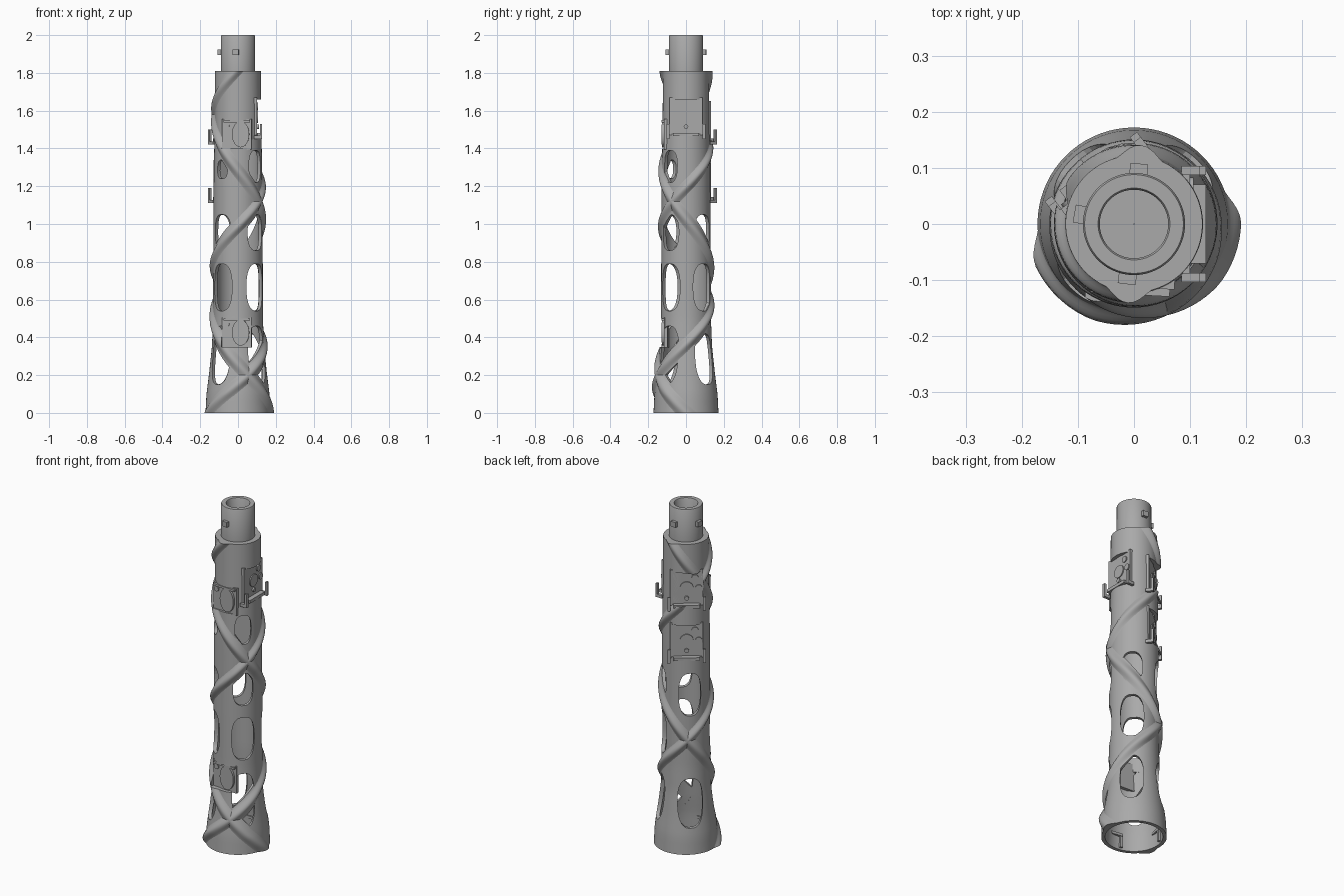
import bpy, bmesh, math
from math import cos, sin, pi, radians
from mathutils import Matrix, Vector

cube = bpy.data.objects.get("Cube")
if cube:
    bpy.data.objects.remove(cube)

grey = bpy.data.materials.new("plain grey")
grey.use_nodes = True
grey.diffuse_color = (0.4, 0.4, 0.4, 1)
grey.node_tree.nodes["Principled BSDF"].inputs["Base Color"].default_value = (0.4, 0.4, 0.4, 1)

WALL = 0.02
TOP = 1.81
PROFILE = [(0, .172), (.1, .167), (.2, .154), (.35, .138), (.5, .132),
           (.8, .131), (1.2, .129), (1.5, .124), (TOP, .122)]


def radius(z):
    for (a, ra), (b, rb) in zip(PROFILE, PROFILE[1:]):
        if z <= b:
            return ra + (rb - ra) * (z - a) / (b - a)
    return PROFILE[-1][1]


def finish(name, bm, smooth=True):
    bmesh.ops.recalc_face_normals(bm, faces=bm.faces)
    mesh = bpy.data.meshes.new(name)
    bm.to_mesh(mesh)
    bm.free()
    mesh.materials.append(grey)
    ob = bpy.data.objects.new(name, mesh)
    bpy.context.collection.objects.link(ob)
    if smooth:
        shade(ob)
    return ob


def shade(ob):
    bpy.ops.object.select_all(action='DESELECT')
    ob.select_set(True)
    bpy.context.view_layer.objects.active = ob
    bpy.ops.object.shade_smooth_by_angle(angle=radians(35))


def skin(bm, rings, closed):
    """Join matching vertex rings with quads; cap the ends if not closed."""
    vs = [[bm.verts.new(p) for p in ring] for ring in rings]
    n = len(vs[0])
    for i in range(len(vs) if closed else len(vs) - 1):
        a, b = vs[i], vs[(i + 1) % len(vs)]
        for j in range(n):
            bm.faces.new((a[j], a[(j + 1) % n], b[(j + 1) % n], b[j]))
    if not closed:
        bm.faces.new(vs[0])
        bm.faces.new(vs[-1])


def lathe(name, profile, n=72):
    bm = bmesh.new()
    rings = [[(r * cos(2 * pi * k / n), r * sin(2 * pi * k / n), z) for r, z in profile]
             for k in range(n)]
    skin(bm, rings, True)
    return finish(name, bm)


def frame(deg, z=0):
    """Local x points outward, y runs along the surface, z is up."""
    return Matrix.Translation((0, 0, z)) @ Matrix.Rotation(radians(deg), 4, 'Z')


def add_box(bm, mat, lo, hi):
    lo, hi = Vector(lo), Vector(hi)
    m = mat @ Matrix.Translation((lo + hi) / 2) @ Matrix.Diagonal((*(hi - lo), 1))
    bmesh.ops.create_cube(bm, size=1, matrix=m)


def add_disc(bm, mat, x, y, z, r, depth, tall=1):
    m = mat @ Matrix.Translation((x, y, z)) @ Matrix.Rotation(pi / 2, 4, 'Y') @ Matrix.Diagonal((tall, 1, 1, 1))
    bmesh.ops.create_cone(bm, cap_ends=True, segments=24, radius1=r, radius2=r, depth=depth, matrix=m)


def cut(ob, cutter):
    mod = ob.modifiers.new("cut", 'BOOLEAN')
    mod.operation, mod.solver, mod.object = 'DIFFERENCE', 'EXACT', cutter
    deps = bpy.context.evaluated_depsgraph_get()
    mesh = bpy.data.meshes.new_from_object(ob.evaluated_get(deps))
    ob.modifiers.clear()
    ob.data = mesh
    shade(ob)


# Hollow flared body
levels = [TOP * i / 60 for i in range(61)]
body = lathe("body_tube", [(radius(z), z) for z in levels]
             + [(radius(z) - WALL, z) for z in reversed(levels)])

# Window openings between the ridges: angle, bottom, top, half width
windows = [(45, .15, .42, .062), (135, .15, .43, .068), (-42, .15, .46, .062), (-132, .15, .46, .062),
           (45, .54, .79, .062), (-42, .54, .79, .062), (-132, .54, .79, .062),
           (45, .87, 1.05, .055), (135, .8, 1.05, .06), (-42, .86, 1.05, .055), (-132, .87, 1.05, .055),
           (-42, 1.22, 1.39, .045), (-132, 1.24, 1.34, .035)]
bm = bmesh.new()
for deg, lo, hi, w in windows:
    m, c, h = frame(deg, (lo + hi) / 2), .45, (hi - lo) / 2
    outline = []
    for k in range(32):
        a = 2 * pi * (k + .5) / 32
        s, t = cos(a), sin(a)
        outline.append((w * math.copysign(abs(s) ** .7, s), h * math.copysign(abs(t) ** .8, t)))
    skin(bm, [[m @ Vector((x, y, z)) for y, z in outline] for x in (.06, .25)], False)
window_cutter = finish("window_cutter", bm, False)
cut(body, window_cutter)

# Pockets for the mounting plates: angle, bottom, top
mounts = [(0, 1.48, 1.66), (127, 1.45, 1.64), (127, 1.14, 1.33)]
knobs = [(-93, .35, .5), (-93, 1.4, 1.55)]
bm = bmesh.new()
for deg, lo, hi in mounts:
    add_box(bm, frame(deg), (.1, -.09, lo), (.25, .09, hi))
for deg, lo, hi in knobs:
    add_box(bm, frame(deg), (.112, -.08, lo), (.25, .08, hi))
pocket_cutter = finish("pocket_cutter", bm, False)
cut(body, pocket_cutter)

# Two opposed spiral ridges
for name, rate in (("rising_ridge", 432), ("falling_ridge", -351)):
    bm = bmesh.new()
    rings = []
    for i in range(141):
        z = TOP * i / 140
        mid, r = radians(-70 + rate * (z - .2)), radius(z)
        hw, count = .42, 12
        ring = []
        for k in range(count + 1):
            u = 2 * k / count - 1
            ring.append((mid + hw * u, r - .002 + .021 * cos(u * pi / 2) ** 2))
        for k in range(count, -1, -2):
            ring.append((mid + hw * (2 * k / count - 1), r - WALL + .001))
        rings.append([(q * cos(a), q * sin(a), z) for a, q in ring])
    skin(bm, rings, False)
    cut(finish(name, bm), pocket_cutter)

for helper in (window_cutter, pocket_cutter):
    bpy.data.objects.remove(helper)

# Mounting plates with round details, a ledge and two upright hooks
for i, (deg, lo, hi) in enumerate(mounts):
    m = frame(deg)
    bm = bmesh.new()
    mid = (lo + hi) / 2
    add_box(bm, m, (.082, -.088, lo - .01), (.1, .088, hi + .01))
    add_disc(bm, m, .102, 0, mid, .036, .008)
    add_disc(bm, m, .102, .045, hi - .035, .018, .008)
    add_disc(bm, m, .102, .065, mid, .018, .008)
    add_disc(bm, m, .104, 0, lo + .035, .012, .012)
    add_box(bm, m, (.09, -.07, lo - .015), (.128, .07, lo + .003))
    for y in (-.095, .095):
        add_box(bm, m, (.085, y - .008, lo - .03), (.128, y + .008, lo - .012))
        add_box(bm, m, (.116, y - .008, lo - .03), (.128, y + .008, lo + .05))
    finish("mounting_plate_%d" % (i + 1), bm)

# Front plates with an upright oval knob
for i, (deg, lo, hi) in enumerate(knobs):
    m = frame(deg)
    bm = bmesh.new()
    add_box(bm, m, (.094, -.078, lo - .005), (.113, .078, hi + .005))
    add_disc(bm, m, .118, .02, (lo + hi) / 2, .046, .016, 1.5)
    add_disc(bm, m, .115, -.055, hi - .03, .015, .01)
    add_box(bm, m, (.1, -.07, hi - .012), (.126, .07, hi))
    finish("knob_plate_%d" % (i + 1), bm)

# Shoulder and hollow neck
lathe("neck", [(.001, TOP - .03), (.121, TOP - .03), (.121, TOP), (.091, TOP), (.091, 1.995), (.088, 2),
               (.064, 2), (.061, 1.995), (.061, TOP - .01), (.001, TOP - .01)])

# Locking pegs around the neck
bm = bmesh.new()
for deg in (85, 170, -97):
    add_box(bm, frame(deg, 1.91), (.08, -.016, -.015), (.108, .016, .015))
finish("neck_pegs", bm)

# Locking slots inside the base: an upright rib and a cross rib
bm = bmesh.new()
for deg in (85, 170, -97):
    m = frame(deg)
    add_box(bm, m, (.138, -.02, .01), (.158, -.005, .09))
    add_box(bm, m, (.136, -.02, .075), (.155, .05, .09))
finish("base_locking_ribs", bm)
